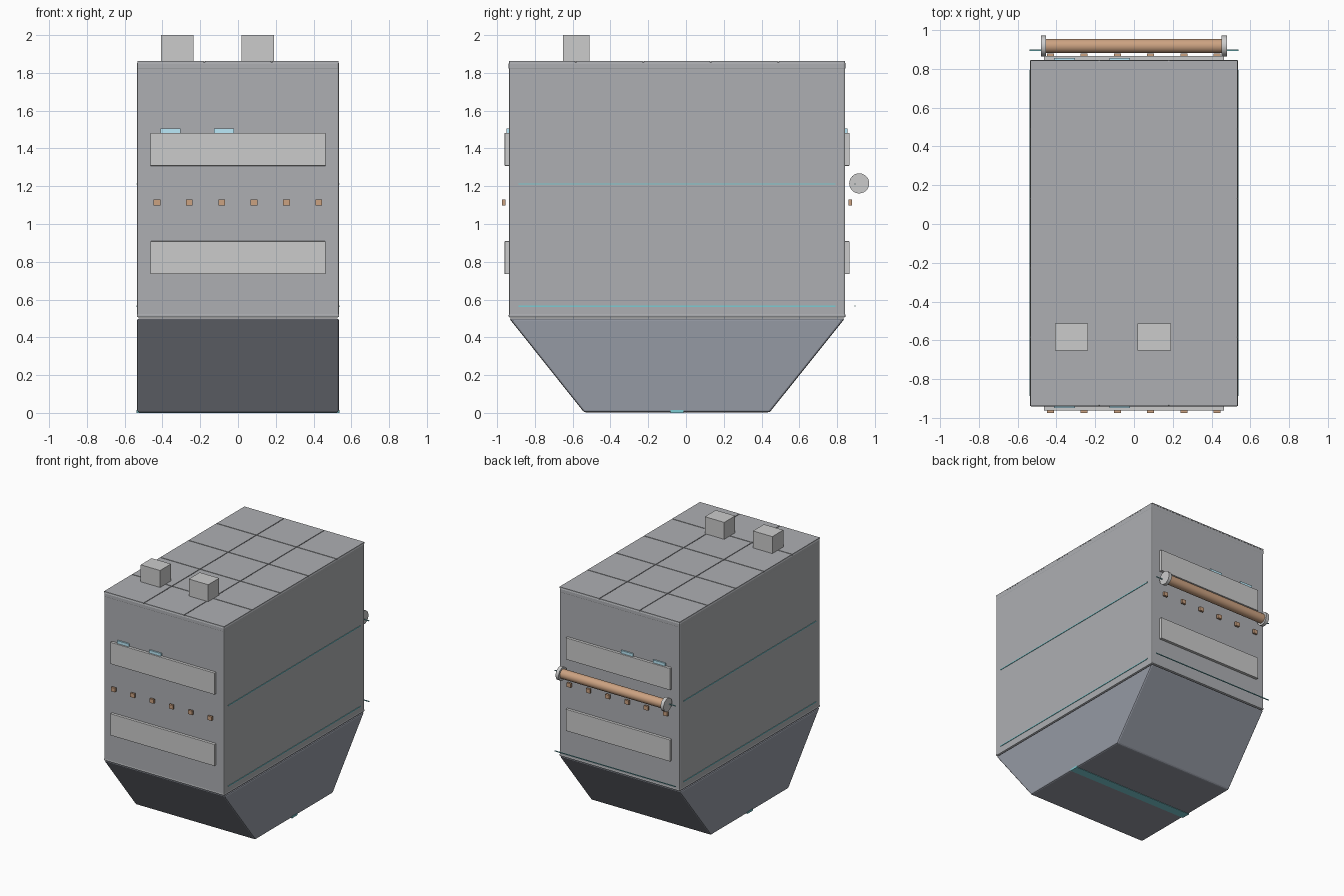
import bpy, bmesh
from math import pi

if "Cube" in bpy.data.objects:
    bpy.data.objects.remove(bpy.data.objects["Cube"])


def material(name, r, g, b):
    m = bpy.data.materials.new(name)
    m.diffuse_color = (r, g, b, 1)
    m.use_nodes = True
    m.node_tree.nodes["Principled BSDF"].inputs["Base Color"].default_value = m.diffuse_color
    return m


STEEL = material("steel", 0.42, 0.43, 0.45)
DARK = material("dark_steel", 0.3, 0.32, 0.37)
COPPER = material("copper", 0.6, 0.36, 0.22)
TEAL = material("teal", 0.2, 0.6, 0.65)
LAMP = material("lamp_blue", 0.5, 0.82, 0.95)


def finish(ob, mat=None, bevel=0):
    if mat:
        ob.data.materials.append(mat)
    if bevel:
        mod = ob.modifiers.new("bevel", "BEVEL")
        mod.width, mod.segments = bevel, 2
    return ob


def from_bmesh(name, bm, mat=None, bevel=0):
    bmesh.ops.recalc_face_normals(bm, faces=bm.faces)
    me = bpy.data.meshes.new(name)
    bm.to_mesh(me)
    bm.free()
    ob = bpy.data.objects.new(name, me)
    bpy.context.collection.objects.link(ob)
    return finish(ob, mat, bevel)


def box(name, x, y, z, mat=None, bevel=0):
    """Box from (min, max) pairs."""
    bm = bmesh.new()
    bmesh.ops.create_cube(bm, size=1)
    for v in bm.verts:
        v.co = [(a + b) / 2 + c * (b - a) for (a, b), c in zip((x, y, z), v.co)]
    return from_bmesh(name, bm, mat, bevel)


def cylinder_x(name, x0, x1, y, z, r, mat=None):
    bpy.ops.mesh.primitive_cylinder_add(vertices=32, radius=r, depth=x1 - x0,
                                        location=((x0 + x1) / 2, y, z), rotation=(0, pi / 2, 0))
    ob = bpy.context.object
    ob.name = name
    bpy.ops.object.shade_smooth_by_angle()
    return finish(ob, mat)


W = 0.534                    # half width
Y0, Y1 = -0.938, 0.843       # front and back walls

# hopper: side profile extruded across the width
bm = bmesh.new()
profile = [(Y0 + 0.002, 0.5), (-0.54, 0.003), (0.443, 0.003), (Y1 - 0.002, 0.5)]
face = bm.faces.new([bm.verts.new((-W, y, z)) for y, z in profile])
ext = bmesh.ops.extrude_face_region(bm, geom=[face])
for v in ext["geom"]:
    if isinstance(v, bmesh.types.BMVert):
        v.co.x = W
from_bmesh("hopper_base", bm, DARK, 0.01)

# main body, its lower skirt and upper rim
box("body", (-W, W), (Y0, Y1), (0.505, 1.85), STEEL, 0.008)
box("lower_skirt", (-W - .001, W + .001), (Y0 - .001, Y1 + .001), (0.507, 0.522), STEEL, 0.004)
box("upper_rim", (-W - .001, W + .001), (Y0 - .001, Y1 + .001), (1.815, 1.859), STEEL, 0.01)

# roof tiles, 3 by 5 with narrow gaps
tx, ty, gap = (2 * W + 0.004) / 3, (Y1 - Y0 + 0.006) / 5, 0.003
for i in range(3):
    for j in range(5):
        x, y = -W - 0.002 + i * tx, Y0 - 0.003 + j * ty
        box("roof_tile", (x + gap, x + tx - gap), (y + gap, y + ty - gap), (1.855, 1.864), STEEL)

# roof vents
for x in (-0.408, 0.019):
    box("roof_vent", (x, x + 0.172), (-0.651, -0.512), (1.86, 2.0))

# plates, lamps and studs, repeated on front and back walls
for side, wall, out in (("front", Y0, -1), ("back", Y1, 1)):
    def span(a, b):
        return tuple(sorted((wall + out * a, wall + out * b)))
    for z in (0.735, 1.308):
        box(side + "_plate", (-0.463, 0.463), span(-0.005, 0.022), (z, z + 0.174), None, 0.002)
    for x in (-0.411, -0.126):
        box(side + "_lamp", (x, x + 0.106), span(-0.005, 0.011), (1.482, 1.505), LAMP)
    for i in range(6):
        x = -0.429 + i * 0.1714
        box(side + "_stud", (x - 0.018, x + 0.018), span(0.018, 0.035), (1.098, 1.13), COPPER)

# teal seams on the side walls and thin rails behind the back wall
for z in (0.565, 1.212):
    for s in (-1, 1):
        x = tuple(sorted((s * (W - 0.01), s * (W + 0.004))))
        box("side_seam", x, (-0.887, 0.792), (z - 0.0035, z + 0.0035), TEAL)
    box("back_rail", (-0.538, 0.538), (0.892, 0.898), (z - 0.003, z + 0.003), TEAL)

# strip under the hopper
box("bottom_strip", (-W - 0.003, W + 0.003), (-0.082, -0.012), (0, 0.015), TEAL)

# roller on the back
cylinder_x("roller", -0.46, 0.46, 0.917, 1.215, 0.037, COPPER)
for x in (-0.48, 0.452):
    cylinder_x("roller_cap", x, x + 0.027, 0.917, 1.215, 0.053)
